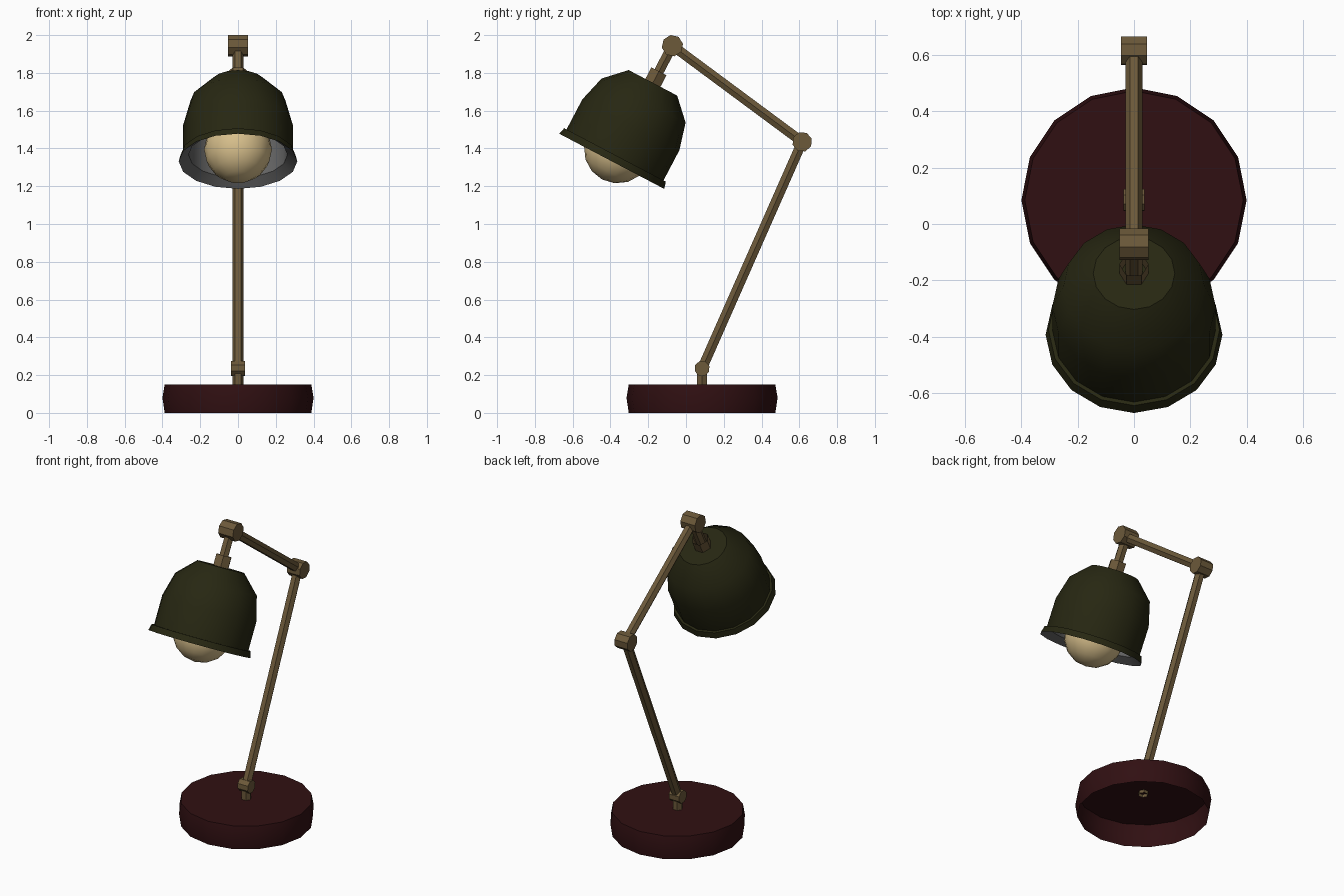
import bpy, bmesh, math
from mathutils import Vector, Matrix

if "Cube" in bpy.data.objects:
    bpy.data.objects.remove(bpy.data.objects["Cube"])


def material(name, rgb):
    m = bpy.data.materials.new(name)
    m.diffuse_color = (*rgb, 1)
    m.use_nodes = True
    m.node_tree.nodes["Principled BSDF"].inputs["Base Color"].default_value = m.diffuse_color
    return m


RED = material("dark_red", (0.030, 0.005, 0.006))
GREEN = material("dark_olive", (0.020, 0.020, 0.006))
BRASS = material("aged_brass", (0.150, 0.100, 0.042))
GREY = material("lining_grey", (0.14, 0.14, 0.14))
GLOW = material("warm_bulb", (0.68, 0.52, 0.26))


def lathe(name, profile, sides, mat, matrix):
    """Revolve (radius, height) points around local z; rising order faces outward."""
    bm = bmesh.new()
    rings = []
    for r, h in profile:
        rings.append([bm.verts.new((r * math.cos(2 * math.pi * i / sides),
                                    r * math.sin(2 * math.pi * i / sides), h))
                      for i in range(sides)] if r > 0 else [bm.verts.new((0, 0, h))])
    for a, b in zip(rings, rings[1:]):
        for i in range(sides):
            k = (i + 1) % sides
            if len(a) == 1:
                bm.faces.new((a[0], b[k], b[i]))
            elif len(b) == 1:
                bm.faces.new((a[i], a[k], b[0]))
            else:
                bm.faces.new((a[i], a[k], b[k], b[i]))
    me = bpy.data.meshes.new(name)
    bm.to_mesh(me)
    bm.free()
    me.materials.append(mat)
    ob = bpy.data.objects.new(name, me)
    ob.matrix_world = matrix
    bpy.context.collection.objects.link(ob)
    bpy.ops.object.select_all(action='DESELECT')
    ob.select_set(True)
    bpy.context.view_layer.objects.active = ob
    bpy.ops.object.shade_smooth_by_angle(angle=math.radians(32))
    return ob


def frame(y, z, dy, dz):
    """Place local z along (0, dy, dz) from point (0, y, z)."""
    return Matrix.Translation((0, y, z)) @ Matrix.Rotation(-math.atan2(dy, dz), 4, 'X')


def rod(name, p, q, r=0.03):
    d = Vector(q) - Vector(p)
    lathe(name, [(r, 0), (r, d.length)], 6, BRASS, frame(*p, *d))


def joint(name, p, r, half, tilt):
    m = (Matrix.Translation((0, *p)) @ Matrix.Rotation(math.radians(tilt), 4, 'X')
         @ Matrix.Rotation(math.pi / 2, 4, 'Y'))
    lathe(name, [(0, -half), (r, -half), (r, half), (0, half)], 8, BRASS, m)


# Base: open underneath
lathe("base", [(0.388, 0), (0.4, 0.08), (0.388, 0.15), (0, 0.15)], 16, RED,
      Matrix.Translation((0, 0.085, 0)))

# Arm: points in the (y, z) plane
FOOT, ELBOW, HEAD = (0.085, 0.235), (0.615, 1.435), (-0.072, 1.944)
AX = Vector((0.465, 0.885)).normalized()      # shade axis, pointing up
RIM = (-0.385, 1.348)                         # centre of the shade rim
rod("stem", (0.085, 0.13), FOOT)
rod("lower_arm", FOOT, ELBOW)
rod("upper_arm", ELBOW, HEAD)
rod("neck", Vector(RIM) + AX * 0.45, HEAD)
joint("foot_joint", FOOT, 0.041, 0.037, 20)
joint("elbow_joint", ELBOW, 0.053, 0.046, 18)
joint("head_joint", HEAD, 0.057, 0.052, 10)

# Lamp head
head = frame(*RIM, *AX)
lathe("collar", [(0.052, 0.45), (0.052, 0.52)], 6, BRASS, head)
dome = [(0.29 * math.cos(math.radians(a)), 0.2 + 0.29 * math.sin(math.radians(a)))
        for a in (0, 30, 60)]
lathe("shade", [(0.314, -0.018), (0.304, 0.02), (0.29, 0.02)] + dome + [(0, dome[-1][1])],
      16, GREEN, head)
lathe("shade_lining", [(0, 0.425), (0.13, 0.425), (0.225, 0.33), (0.262, 0.2),
                       (0.262, 0.02), (0.314, -0.018)], 16, GREY, head)
lathe("bulb_socket", [(0.06, 0.2), (0.06, 0.425)], 8, BRASS, head)
bulb = [(0.18 * math.sin(math.pi * i / 8), 0.053 - 0.18 * math.cos(math.pi * i / 8))
        for i in range(1, 8)]
lathe("bulb", [(0, -0.127)] + bulb + [(0, 0.233)], 16, GLOW, head)
